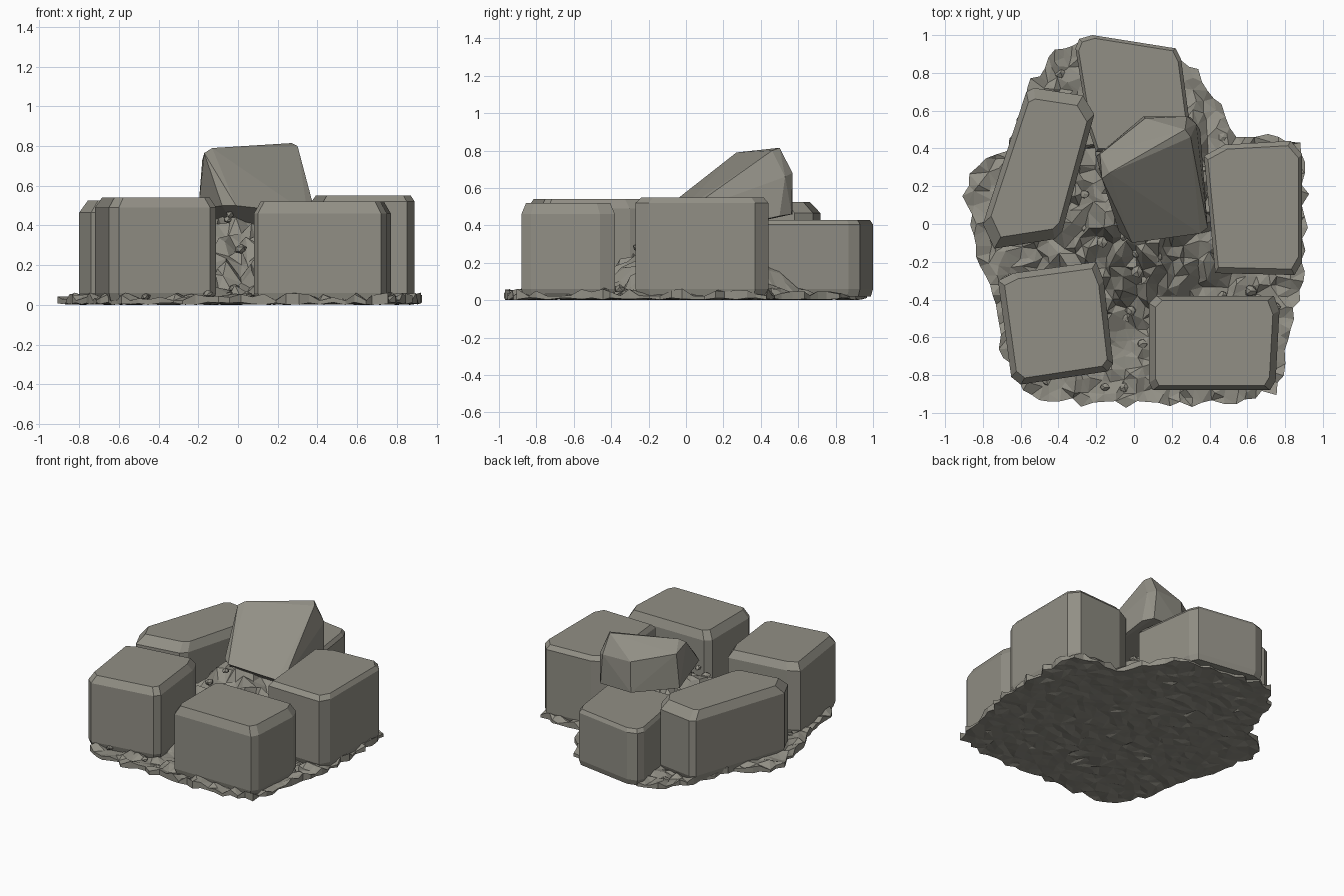
import bpy, bmesh, math, random
from mathutils import Vector
from mathutils.geometry import delaunay_2d_cdt

if "Cube" in bpy.data.objects:
    bpy.data.objects.remove(bpy.data.objects["Cube"])

random.seed(7)
stone = bpy.data.materials.new("warm grey stone")
stone.diffuse_color = (0.285, 0.275, 0.235, 1)
stone.use_nodes = True
stone.node_tree.nodes["Principled BSDF"].inputs["Base Color"].default_value = stone.diffuse_color


def finish(name, bm):
    bmesh.ops.recalc_face_normals(bm, faces=bm.faces)
    me = bpy.data.meshes.new(name)
    bm.to_mesh(me)
    bm.free()
    me.materials.append(stone)
    ob = bpy.data.objects.new(name, me)
    bpy.context.collection.objects.link(ob)
    return ob


def hull(name, pts):
    """Convex boulder around a handful of points."""
    bm = bmesh.new()
    for p in pts:
        bm.verts.new(p)
    bmesh.ops.convex_hull(bm, input=bm.verts)
    loose = [v for v in bm.verts if not v.link_faces]
    bmesh.ops.delete(bm, geom=loose, context='VERTS')
    bmesh.ops.dissolve_limit(bm, angle_limit=math.radians(2),
                             verts=bm.verts, edges=bm.edges)
    return finish(name, bm)


def block(name, plan, top, drop, inset):
    """Upright boulder: plan outline with worn top and bottom edges."""
    c = sum((Vector(p) for p in plan), Vector((0, 0))) / len(plan)
    pts = []
    for z, s in ((0.02, 0.96), (0.06, 1), (top - drop, 1), (top, inset)):
        for p in plan:
            q = c + (Vector(p) - c) * s
            pts.append((q.x, q.y, z))
    return hull(name, pts)


# Five boulders standing in a ring
block("front_left_boulder",
      [(-.72, -.30), (-.64, -.26), (-.2, -.2), (-.16, -.3), (-.11, -.74),
       (-.14, -.78), (-.6, -.85), (-.65, -.81)], .54, .05, .89)
block("front_right_boulder",
      [(.08, -.42), (.12, -.38), (.74, -.38), (.77, -.46), (.75, -.83),
       (.72, -.88), (.1, -.88), (.08, -.84)], .52, .06, .9)
block("right_boulder",
      [(.37, .36), (.48, .42), (.83, .44), (.89, .37), (.89, -.2),
       (.85, -.27), (.43, -.26), (.39, .1)], .55, .03, .92)
block("left_boulder",
      [(-.57, .70), (-.53, .72), (-.27, .68), (-.21, .58), (-.38, -.04),
       (-.42, -.08), (-.74, -.13), (-.8, 0)], .525, .06, .86)
block("back_boulder",
      [(-.31, .93), (-.29, .98), (-.22, 1), (.22, .93), (.25, .87),
       (.31, .42), (.25, .38), (-.2, .38), (-.24, .5)], .43, .025, .94)

# Sixth boulder, tilted and leaning on the others
hull("leaning_boulder", [
    (-.17, .24, .765), (-.13, .27, .79), (.27, .5, .815), (.30, .46, .80),
    (.39, -.02, .46), (.35, -.05, .46), (-.01, -.10, .50), (-.08, -.04, .50),
    (.06, .56, .68), (.28, .57, .68), (.33, .53, .66), (-.18, .37, .73),
    (.05, .57, .46), (.30, .565, .46), (.35, .5, .45), (-.2, .36, .48),
    (0, .1, .36), (.38, .1, .36)])

# Rubble: ragged outline filled with jittered points, heaped in the middle
outline = [(-.92, .15), (-.84, .32), (-.68, .4), (-.57, .72), (-.45, .88),
           (-.33, .95), (-.05, .93), (.25, .86), (.34, .82), (.46, .63),
           (.54, .46), (.70, .47), (.88, .43), (.91, .1), (.91, -.2),
           (.84, -.5), (.75, -.9), (.25, -.97), (-.1, -.96), (-.45, -.94),
           (-.62, -.84), (-.72, -.6), (-.76, -.32), (-.84, -.23), (-.85, .05)]
rim = []
for i, a in enumerate(outline):
    a, b = Vector(a), Vector(outline[(i + 1) % len(outline)])
    n = max(1, round((b - a).length / .055))
    for k in range(n):
        p = a.lerp(b, k / n)
        rim.append(p * (1 + random.uniform(-.03, .025)))


def inside(p, poly):
    hit = False
    for i in range(len(poly)):
        a, b = poly[i - 1], poly[i]
        if (a.y > p.y) != (b.y > p.y):
            if p.x < (b.x - a.x) * (p.y - a.y) / (b.y - a.y) + a.x:
                hit = not hit
    return hit


core = [p * .97 for p in rim]
fill = []
step = .055
for i in range(-18, 19):
    for j in range(-18, 19):
        p = Vector((i + random.uniform(-.42, .42),
                    j + random.uniform(-.42, .42))) * step
        if inside(p, core):
            fill.append(p)
loop = [list(range(len(rim)))]
verts, edges, faces = delaunay_2d_cdt(rim + fill, [], loop, 1, 1e-5)[:3]


def height(p):
    heap = max(0, 1 - (p - Vector((0, .08))).length / .62)
    z = .035 + .44 * heap + random.uniform(-.022, .028) * (1 + 1.4 * min(1, heap * 3))
    return max(.022, z)


bm = bmesh.new()
low = [bm.verts.new((p.x, p.y, random.uniform(0, .014))) for p in verts]
high = [bm.verts.new((p.x, p.y, height(p))) for p in verts]
count = {}
for f in faces:
    bm.faces.new([high[i] for i in f])
    bm.faces.new([low[i] for i in reversed(f)])
    for i in range(len(f)):
        key = tuple(sorted((f[i - 1], f[i])))
        count[key] = count.get(key, 0) + 1
for (a, b), n in count.items():
    if n == 1:
        bm.faces.new((low[a], low[b], high[b], high[a]))
bmesh.ops.delete(bm, geom=[v for v in bm.verts if not v.link_faces],
                 context='VERTS')
finish("rubble_bed", bm)

# Loose chips lying on the rubble
bm = bmesh.new()
for _ in range(90):
    p = random.choice(fill)
    z = height(p)
    r = random.uniform(.025, .04)
    chip = bmesh.ops.create_icosphere(bm, subdivisions=1, radius=r)["verts"]
    squash = random.uniform(.5, .8)
    for v in chip:
        v.co *= random.uniform(.7, 1.15)
        v.co = Vector((v.co.x + p.x * .96, v.co.y + p.y * .96,
                       max(.01, v.co.z * squash + z)))
finish("loose_chips", bm)
